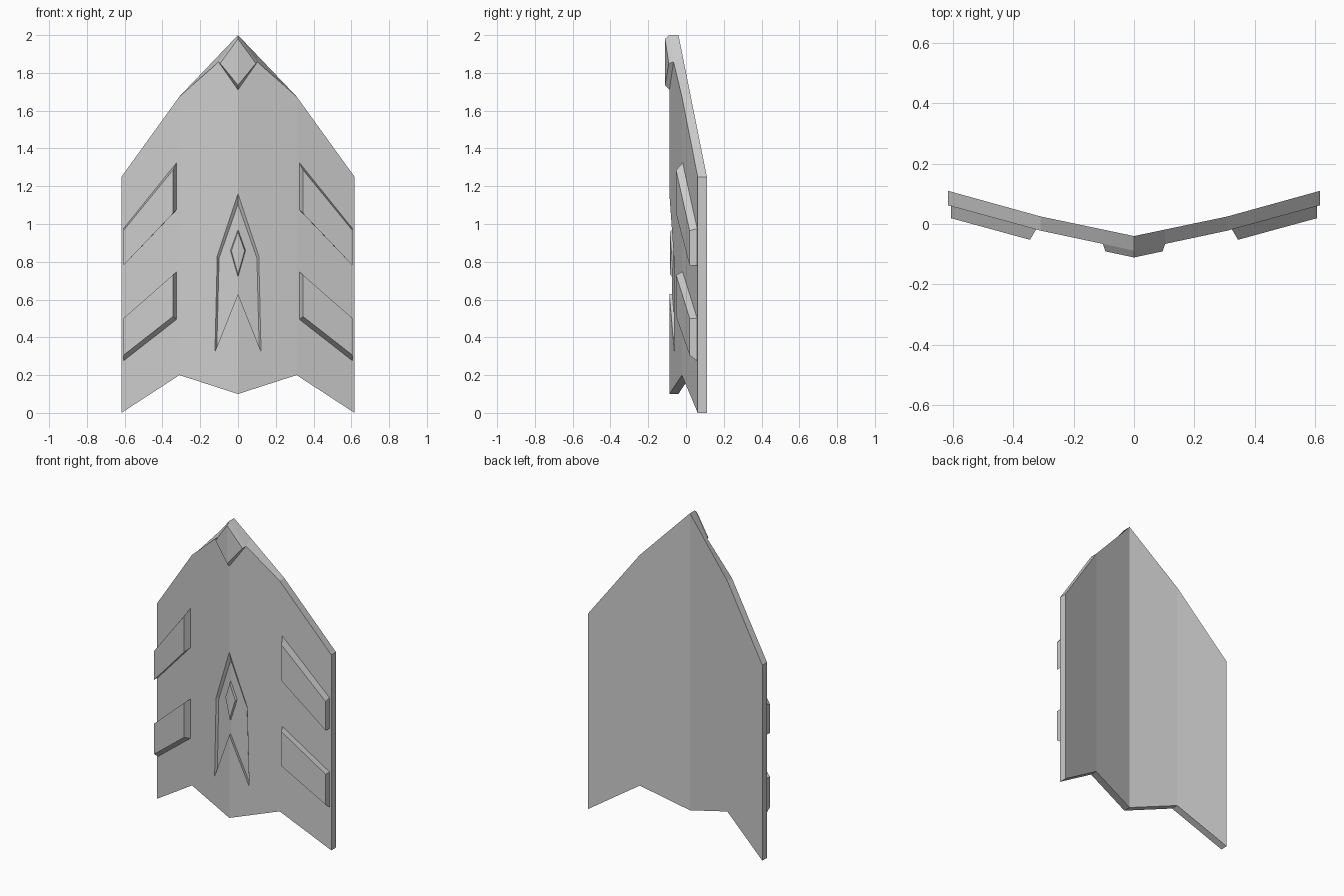
import bpy, bmesh
from mathutils import Vector

if "Cube" in bpy.data.objects:
    bpy.data.objects.remove(bpy.data.objects["Cube"], do_unlink=True)

grey = bpy.data.materials.new("plain_grey")
grey.use_nodes = True
grey.diffuse_color = (0.6, 0.6, 0.6, 1)
grey.node_tree.nodes["Principled BSDF"].inputs["Base Color"].default_value = (0.6, 0.6, 0.6, 1)

FOLD, EDGE = 0.31, 0.617


def bent(x, centre, fold, edge):
    """Depth of the folded plate at distance x from the centre line."""
    if x <= FOLD:
        return centre + (fold - centre) * x / FOLD
    return fold + (edge - fold) * (x - FOLD) / (EDGE - FOLD)


def front(points, lift=0.0):
    return [Vector((x, bent(x, -0.088, -0.022, 0.062) - lift, z)) for x, z in points]


def back(points):
    return [Vector((x, bent(x, -0.04, 0.025, 0.11), z)) for x, z in points]


def walls(a, b, closed=True):
    n = len(a)
    return [[a[i], a[(i + 1) % n], b[(i + 1) % n], b[i]] for i in range(n if closed else n - 1)]


def mirrored(name, faces):
    """Make one half from face loops (first one faces front) and mirror it."""
    bm = bmesh.new()
    for loop in faces:
        bm.faces.new([bm.verts.new(p) for p in loop])
    bmesh.ops.remove_doubles(bm, verts=bm.verts, dist=0.0005)
    bmesh.ops.recalc_face_normals(bm, faces=bm.faces)
    bm.faces.ensure_lookup_table()
    if bm.faces[0].normal.y > 0:
        bmesh.ops.reverse_faces(bm, faces=bm.faces)
    mesh = bpy.data.meshes.new(name)
    bm.to_mesh(mesh)
    bm.free()
    mesh.materials.append(grey)
    obj = bpy.data.objects.new(name, mesh)
    bpy.context.scene.collection.objects.link(obj)
    mod = obj.modifiers.new("mirror", 'MIRROR')
    mod.use_clip = True
    mod.merge_threshold = 0.0005


def raised(name, base, top, low, high, closed=True):
    lower, upper = front(base, low), front(top, high)
    mirrored(name, [upper] + walls(lower, upper, closed))


# Folded plate with an arrow-shaped recess
rim = [(0, 0.63), (0.122, 0.325), (0.11, 0.83), (0, 1.16)]
floor = [(0, 0.63), (0.112, 0.35), (0.1, 0.82), (0, 1.105)]
tip_front = [(0, 2), (0.103, 1.858), (FOLD, 1.675)]
tip_back = [(0, 2), (0.103, 1.892), (FOLD, 1.675)]
wing = [(FOLD, 1.675), (EDGE, 1.25), (EDGE, 0), (FOLD, 0.2)]
foot = [(0, 0.1)]
outline_front = tip_front + wing[1:] + foot
outline_back = tip_back + wing[1:] + foot
faces = [front(foot + rim + tip_front + wing[3:]), front(wing),
         back(foot + tip_back + wing[3:]), back(wing), front(floor, -0.015)]
faces += walls(front(outline_front), back(outline_back), False)
faces += walls(front(rim), front(floor, -0.015), False)
mirrored("folded_plate", faces)

# Raised diamonds on the centre line
raised("recess_diamond", [(0, 0.97), (0.04, 0.86), (0, 0.72)],
       [(0, 0.958), (0.035, 0.858), (0, 0.735)], -0.015, -0.003, False)
raised("tip_diamond", [(0, 2), (0.103, 1.858), (0, 1.71)],
       [(0, 1.98), (0.095, 1.85), (0, 1.735)], 0, 0.023, False)

# Slanted pads on both wings
raised("upper_pads", [(0.325, 1.325), (0.607, 0.975), (0.607, 0.78), (0.325, 1.075)],
       [(0.345, 1.285), (0.607, 0.965), (0.607, 0.78), (0.345, 1.055)], 0, 0.04)
raised("lower_pads", [(0.325, 0.747), (0.607, 0.5), (0.607, 0.275), (0.325, 0.495)],
       [(0.345, 0.73), (0.607, 0.5), (0.607, 0.305), (0.345, 0.51)], 0, 0.04)
